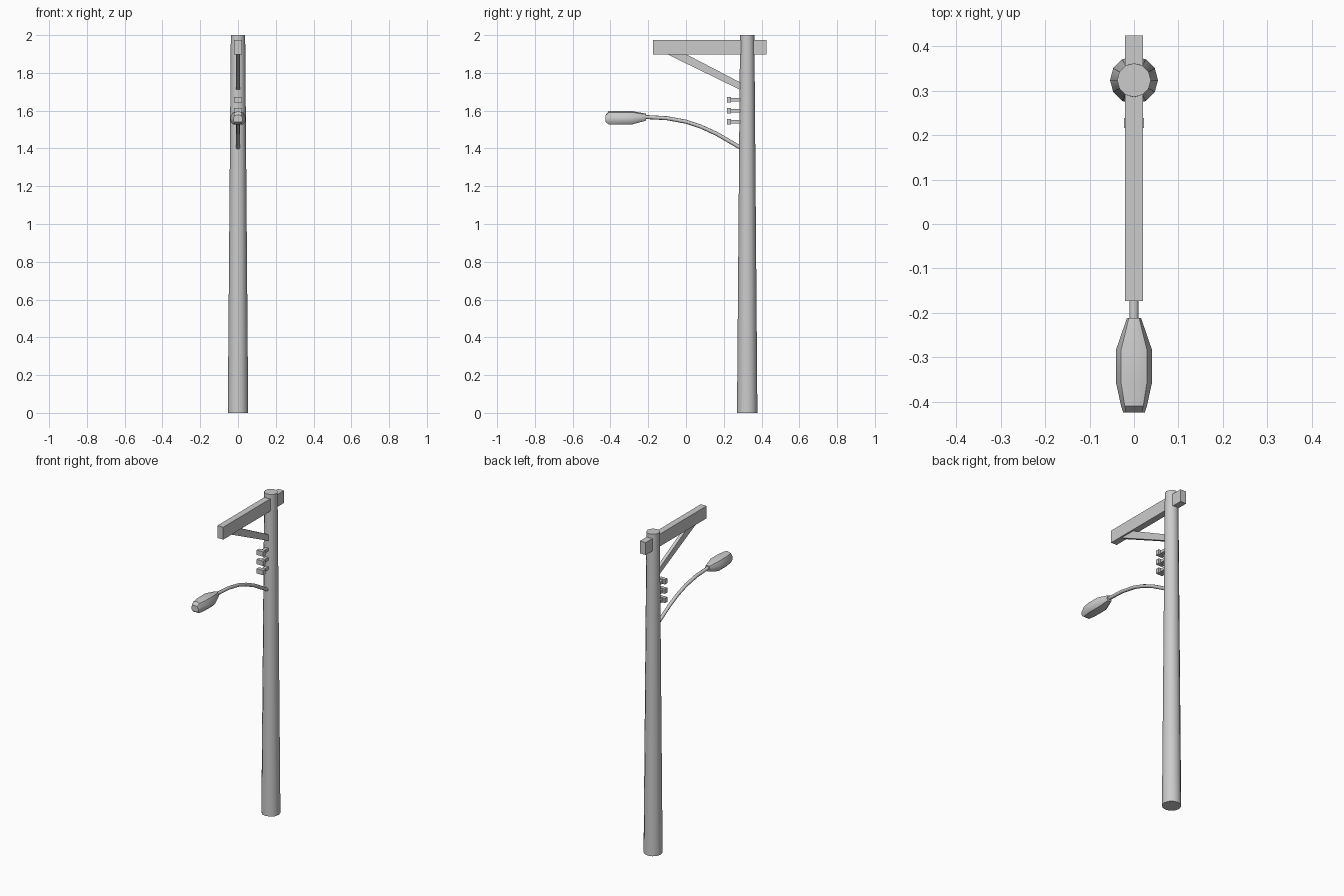
import bpy, bmesh, math
from mathutils import Vector

if "Cube" in bpy.data.objects:
    bpy.data.objects.remove(bpy.data.objects["Cube"])

PY = 0.324  # pole centre on y


def finish(name, bm, smooth=None):
    bmesh.ops.recalc_face_normals(bm, faces=bm.faces)
    me = bpy.data.meshes.new(name)
    bm.to_mesh(me)
    bm.free()
    ob = bpy.data.objects.new(name, me)
    bpy.context.collection.objects.link(ob)
    if smooth:
        bpy.ops.object.select_all(action='DESELECT')
        bpy.context.view_layer.objects.active = ob
        ob.select_set(True)
        bpy.ops.object.shade_smooth_by_angle(angle=math.radians(smooth))
    return ob


def loft(name, rings, smooth=None):
    """Skin a list of equal-length point rings and cap both ends."""
    bm = bmesh.new()
    vs = [[bm.verts.new(p) for p in r] for r in rings]
    n = len(rings[0])
    for a, b in zip(vs, vs[1:]):
        for i in range(n):
            j = (i + 1) % n
            bm.faces.new((a[i], a[j], b[j], b[i]))
    bm.faces.new(vs[0])
    bm.faces.new(vs[-1])
    return finish(name, bm, smooth)


def side_prism(name, yz, hx):
    """Extrude a side profile across x."""
    return loft(name, [[(x, y, z) for y, z in yz] for x in (-hx, hx)])


def box(name, hx, y0, y1, z0, z1):
    return side_prism(name, [(y0, z0), (y1, z0), (y1, z1), (y0, z1)], hx)


# Tapered twelve-sided pole
def circle(r, z, n=12):
    return [(r * math.cos(i * math.tau / n), PY + r * math.sin(i * math.tau / n), z)
            for i in range(n)]


loft("pole", [circle(0.054, 0), circle(0.038, 2)], 35)

# Crossarm and diagonal brace
box("crossarm", 0.02, -0.174, 0.425, 1.897, 1.974)
side_prism("brace", [(-0.1, 1.899), (0.0, 1.899), (0.30, 1.743), (0.30, 1.704)], 0.01)

# Three insulators on short stems
for k in range(3):
    z = 1.657 - 0.058 * k
    box(f"insulator_stem_{k + 1}", 0.01, 0.235, 0.30, z - 0.009, z + 0.009)
    box(f"insulator_head_{k + 1}", 0.022, 0.216, 0.239, z - 0.015, z + 0.015)

# Curved lamp arm, swept along a side path
path = [Vector(p) for p in [(0, 0.30, 1.397), (0, 0.161, 1.478), (0, 0.08, 1.515),
                            (0, 0.003, 1.541), (0, -0.10, 1.560), (0, -0.225, 1.567)]]
rings = []
for i, p in enumerate(path):
    t = (path[min(i + 1, len(path) - 1)] - path[max(i - 1, 0)]).normalized()
    side, up = Vector((1, 0, 0)), t.cross(Vector((1, 0, 0)))
    rings.append([p + 0.0105 * (side * math.cos(a) + up * math.sin(a))
                  for a in (k * math.tau / 8 for k in range(8))])
loft("lamp_arm", rings, 50)

# Lamp head: half width and bottom/top heights along y
half = [(0.65, 0.0), (1.0, 0.22), (1.0, 0.55), (0.72, 0.9)]
section = half + [(0, 1.0)] + [(-u, v) for u, v in reversed(half)]
stations = [(-0.212, 0.016, 1.547, 1.584), (-0.282, 0.04, 1.528, 1.597),
            (-0.36, 0.04, 1.528, 1.597), (-0.41, 0.029, 1.528, 1.597),
            (-0.425, 0.024, 1.539, 1.578)]
loft("lamp_head", [[(u * w, y, z0 + v * (z1 - z0)) for u, v in section]
                   for y, w, z0, z1 in stations], 40)
